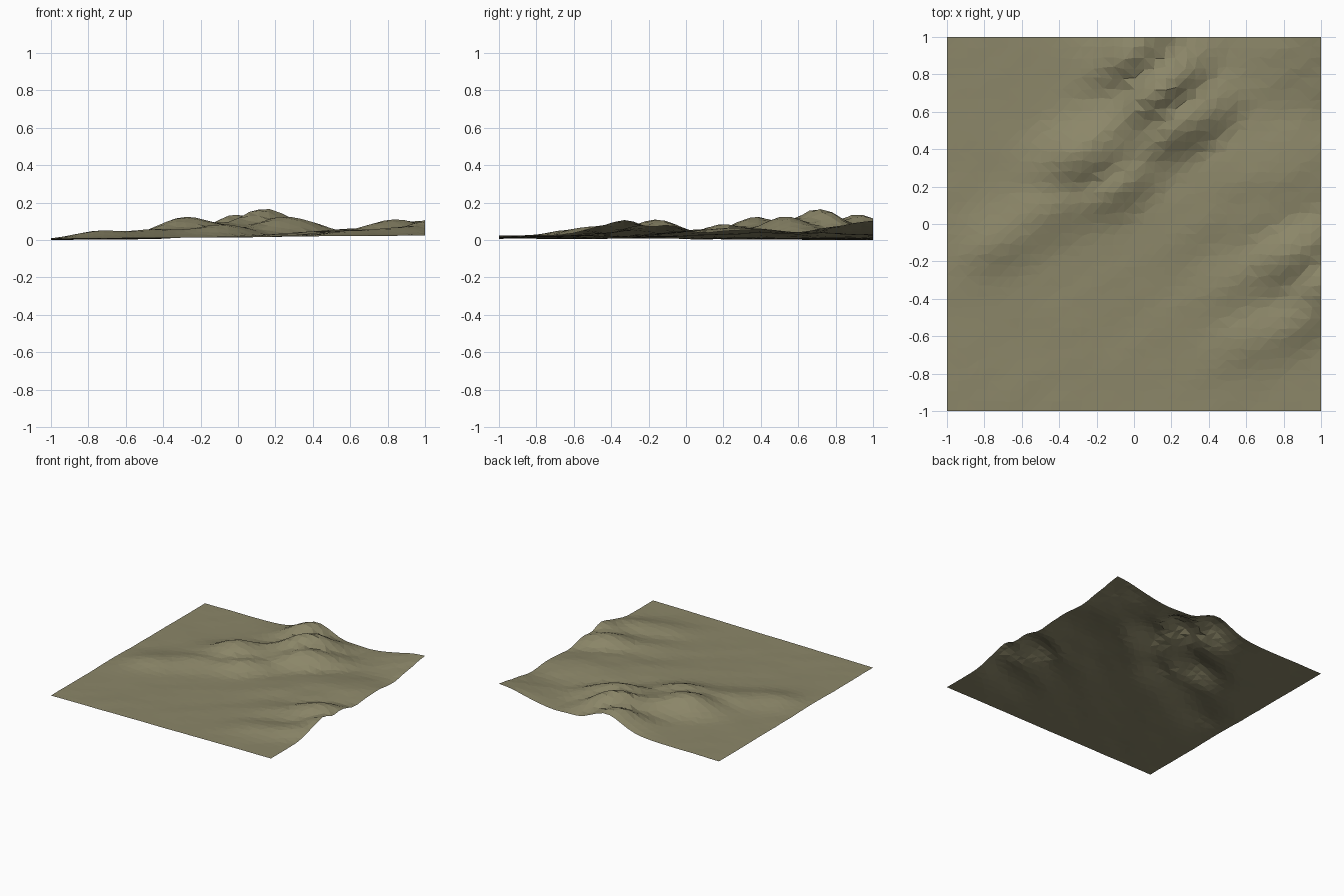
import bpy, bmesh, math, random
from mathutils import Vector, noise

if "Cube" in bpy.data.objects:
    bpy.data.objects.remove(bpy.data.objects["Cube"])

random.seed(4)
N = 36  # grid cells per side

# Hills: x, y, height, length, width, direction (degrees)
HILLS = [
    (0.15, 0.72, 0.157, 0.17, 0.10, 40),    # main summit
    (0.00, 0.92, 0.125, 0.16, 0.12, 40),
    (0.27, 0.54, 0.108, 0.20, 0.10, 35),
    (-0.28, 0.37, 0.112, 0.17, 0.11, 30),   # western summit
    (-0.10, 0.20, 0.072, 0.20, 0.09, 30),
    (-0.05, 0.50, 0.080, 0.25, 0.12, 40),
    (-0.70, -0.08, 0.047, 0.17, 0.10, 30),  # western foothills
    (-0.45, 0.08, 0.052, 0.20, 0.10, 30),
    (0.84, -0.16, 0.098, 0.17, 0.10, 30),   # eastern range
    (1.02, -0.32, 0.085, 0.14, 0.10, 30),
    (0.90, -0.50, 0.052, 0.20, 0.08, 30),
    (0.62, -0.62, 0.030, 0.18, 0.10, 30),
    (0.55, -0.30, 0.028, 0.20, 0.12, 30),
    (0.72, 0.25, 0.045, 0.40, 0.20, 30),    # eastern plateau
    (1.05, 1.05, 0.085, 0.30, 0.22, 45),    # raised corner
]


def height(x, y):
    total = 0.0
    for hx, hy, h, length, width, deg in HILLS:
        a = math.radians(deg)
        dx, dy = x - hx, y - hy
        u = dx * math.cos(a) + dy * math.sin(a)
        v = dy * math.cos(a) - dx * math.sin(a)
        total += (h * math.exp(-(u / length) ** 2 / 2 - (v / width) ** 2 / 2)) ** 3
    hill = total ** (1 / 3)
    # diagonal ripples, stronger on the slopes
    u, v = x * 0.87 + y * 0.5, y * 0.87 - x * 0.5
    ripple = noise.noise(Vector((u * 3.5, v * 8, 2.7)))
    base = 0.008 + 0.009 * (x + 1) - 0.003 * (y + 1)
    return base + hill * (1 + 0.16 * ripple) + 0.003 * ripple


# Terrain sheet with slightly irregular facets
bm = bmesh.new()
bmesh.ops.create_grid(bm, x_segments=N, y_segments=N, size=1)
for v in bm.verts:
    j = 0.3 / N
    if abs(v.co.x) < 0.999:
        v.co.x += random.uniform(-j, j)
    if abs(v.co.y) < 0.999:
        v.co.y += random.uniform(-j, j)
    v.co.z = height(v.co.x, v.co.y)
low = min(v.co.z for v in bm.verts)
bmesh.ops.translate(bm, verts=bm.verts, vec=(0, 0, -low))
bmesh.ops.triangulate(bm, faces=bm.faces, quad_method='SHORT_EDGE')

mesh = bpy.data.meshes.new("terrain")
bm.to_mesh(mesh)
bm.free()
terrain = bpy.data.objects.new("terrain", mesh)
bpy.context.collection.objects.link(terrain)

# Dry olive ground colour
mat = bpy.data.materials.new("dry_ground")
mat.diffuse_color = (0.26, 0.24, 0.14, 1)
mat.use_nodes = True
mat.node_tree.nodes["Principled BSDF"].inputs["Base Color"].default_value = mat.diffuse_color
mesh.materials.append(mat)
